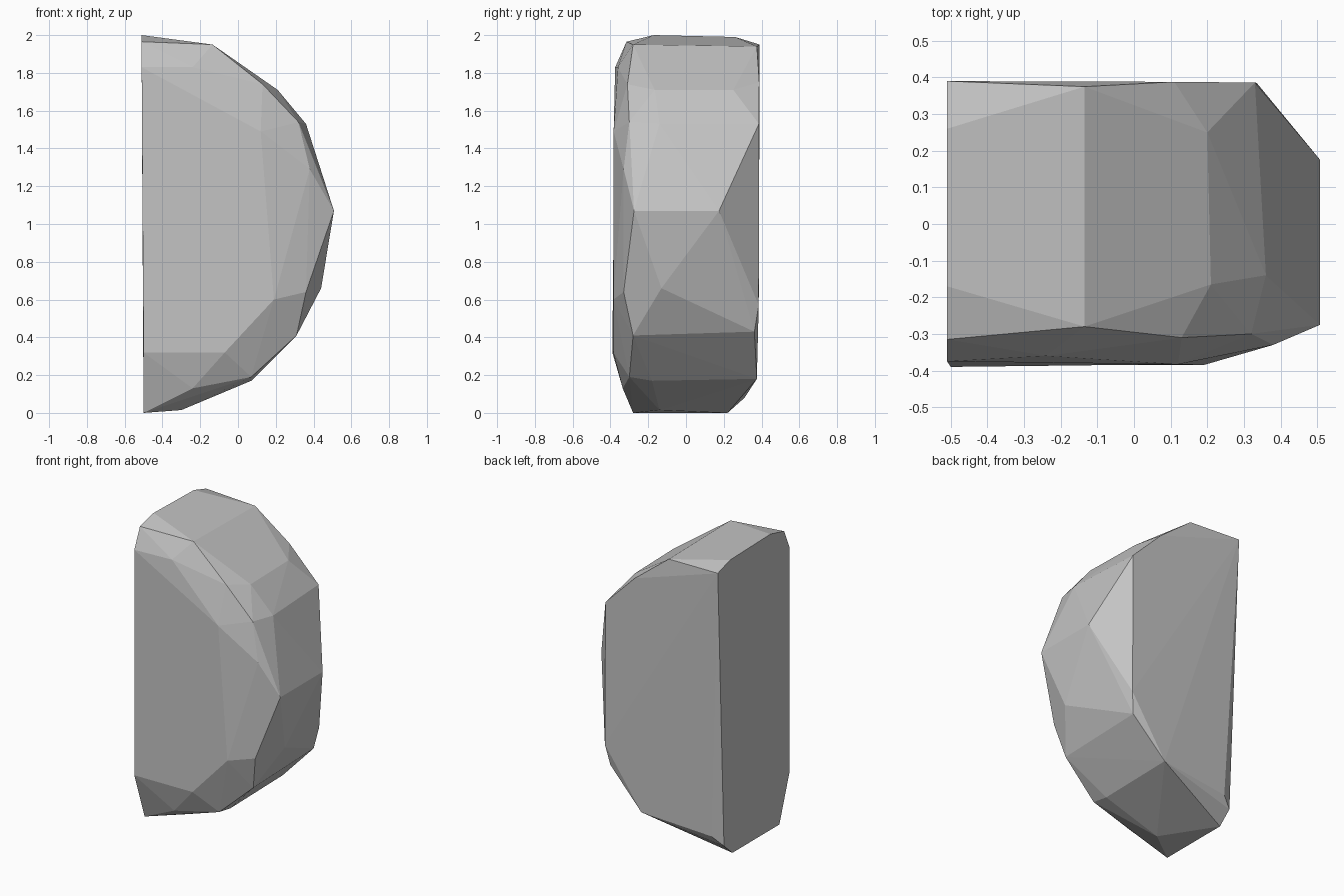
import bpy
import bmesh
from math import radians

default_cube = bpy.data.objects.get("Cube")
if default_cube:
    bpy.data.objects.remove(default_cube, do_unlink=True)


def flat_material(name, value):
    material = bpy.data.materials.new(name)
    material.use_nodes = True
    colour = (value, value, value, 1)
    material.diffuse_color = colour
    material.node_tree.nodes["Principled BSDF"].inputs["Base Color"].default_value = colour
    return material


def faceted_stone(name, outlines, material):
    """Wrap a tight faceted skin around the corner outlines of a stone."""
    bm = bmesh.new()
    for outline in outlines:
        for corner in outline:
            bm.verts.new(corner)
    hull = bmesh.ops.convex_hull(bm, input=bm.verts[:])
    unused = [item for item in set(hull["geom_interior"] + hull["geom_unused"])
              if isinstance(item, bmesh.types.BMVert)]
    bmesh.ops.delete(bm, geom=unused, context="VERTS")
    # Merge nearly coplanar triangles into broad chipped facets
    bmesh.ops.dissolve_limit(bm, angle_limit=radians(1), verts=bm.verts[:], edges=bm.edges[:])
    bmesh.ops.recalc_face_normals(bm, faces=bm.faces[:])
    mesh = bpy.data.meshes.new(name)
    bm.to_mesh(mesh)
    bm.free()
    mesh.materials.append(material)
    stone = bpy.data.objects.new(name, mesh)
    bpy.context.scene.collection.objects.link(stone)
    return stone


# Broad front facet
front_outline = [
    (-.51, -.375, 1.83), (-.24, -.36, 1.83), (.12, -.383, 1.49),
    (.19, -.385, .6), (-.07, -.385, .32), (-.5, -.39, .32),
]

# Chipped ridge between the front and the rounded rim
front_ridge = [
    (-.51, -.315, 1.965), (-.135, -.28, 1.95), (.13, -.31, 1.74),
    (.32, -.3, 1.54), (.38, -.33, 1.29), (.508, -.275, 1.07),
    (.36, -.33, .64), (.31, -.28, .41), (.07, -.3, .19),
    (-.24, -.335, .13), (-.5, -.28, 0),
]

# Middle of the rounded rim, from the crown down to the foot
rim_centre = [
    (-.51, -.17, 2), (-.51, .26, 1.99), (.21, -.165, 1.71),
    (.2, .25, 1.71), (.36, -.14, 1.53), (.508, .175, 1.07),
    (.44, -.13, .66), (.07, -.18, .17), (-.3, -.14, .015),
]

# Edge of the broad back facet and the flat split side
back_outline = [
    (-.51, .39, 1.95), (-.135, .375, 1.94), (.11, .388, 1.75),
    (.33, .386, 1.53), (.335, .385, .57), (.31, .362, .43),
    (.07, .375, .18), (-.43, .345, .14), (-.5, .31, .08), (-.5, .22, 0),
]

stone_grey = flat_material("stone_grey", .55)
faceted_stone("split_stone", [front_outline, front_ridge, rim_centre, back_outline], stone_grey)
